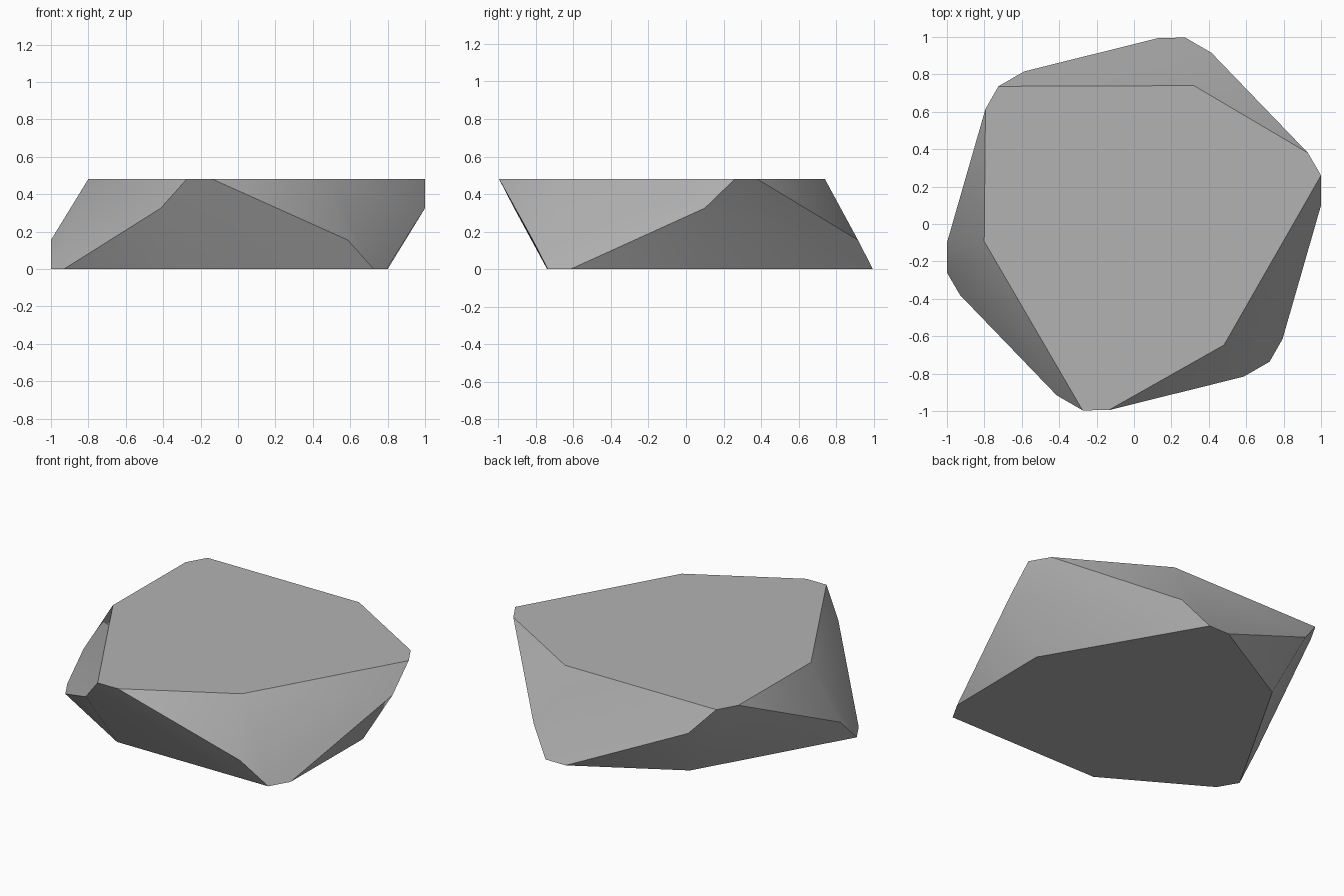
import bpy, bmesh, math
from mathutils import Matrix, Vector

cube = bpy.data.objects.get("Cube")
if cube:
    bpy.data.objects.remove(cube, do_unlink=True)

HEIGHT = 0.48

# Grey stone material
stone = bpy.data.materials.new("stone_grey")
stone.use_nodes = True
grey = (0.45, 0.45, 0.45, 1)
stone.diffuse_color = grey
stone.node_tree.nodes["Principled BSDF"].inputs["Base Color"].default_value = grey

# One corner cluster: broad rim point, two clipped rim points, one lower clip point
corner = [(0.32, 0.74, HEIGHT), (0.93, 0.38, HEIGHT),
          (1.0, 0.26, HEIGHT), (1.0, 0.10, 0.325)]

# Three turned copies, each with its point-mirrored twin at the base
bm = bmesh.new()
for turn in range(3):
    spin = Matrix.Rotation(math.radians(120 * turn), 3, 'Z')
    for point in corner:
        p = spin @ Vector(point)
        bm.verts.new(p)
        bm.verts.new((-p.x, -p.y, HEIGHT - p.z))

# Wrap the points in facets and merge the coplanar ones
bmesh.ops.convex_hull(bm, input=bm.verts)
bmesh.ops.dissolve_limit(bm, angle_limit=math.radians(3),
                         verts=bm.verts, edges=bm.edges)
bmesh.ops.recalc_face_normals(bm, faces=bm.faces)

mesh = bpy.data.meshes.new("flat_rock")
bm.to_mesh(mesh)
bm.free()
mesh.materials.append(stone)
rock = bpy.data.objects.new("flat_rock", mesh)
bpy.context.collection.objects.link(rock)

# Soft shading inside each side, crisp edges between sides
bpy.ops.object.select_all(action='DESELECT')
rock.select_set(True)
bpy.context.view_layer.objects.active = rock
bpy.ops.object.shade_smooth_by_angle(angle=math.radians(40))
